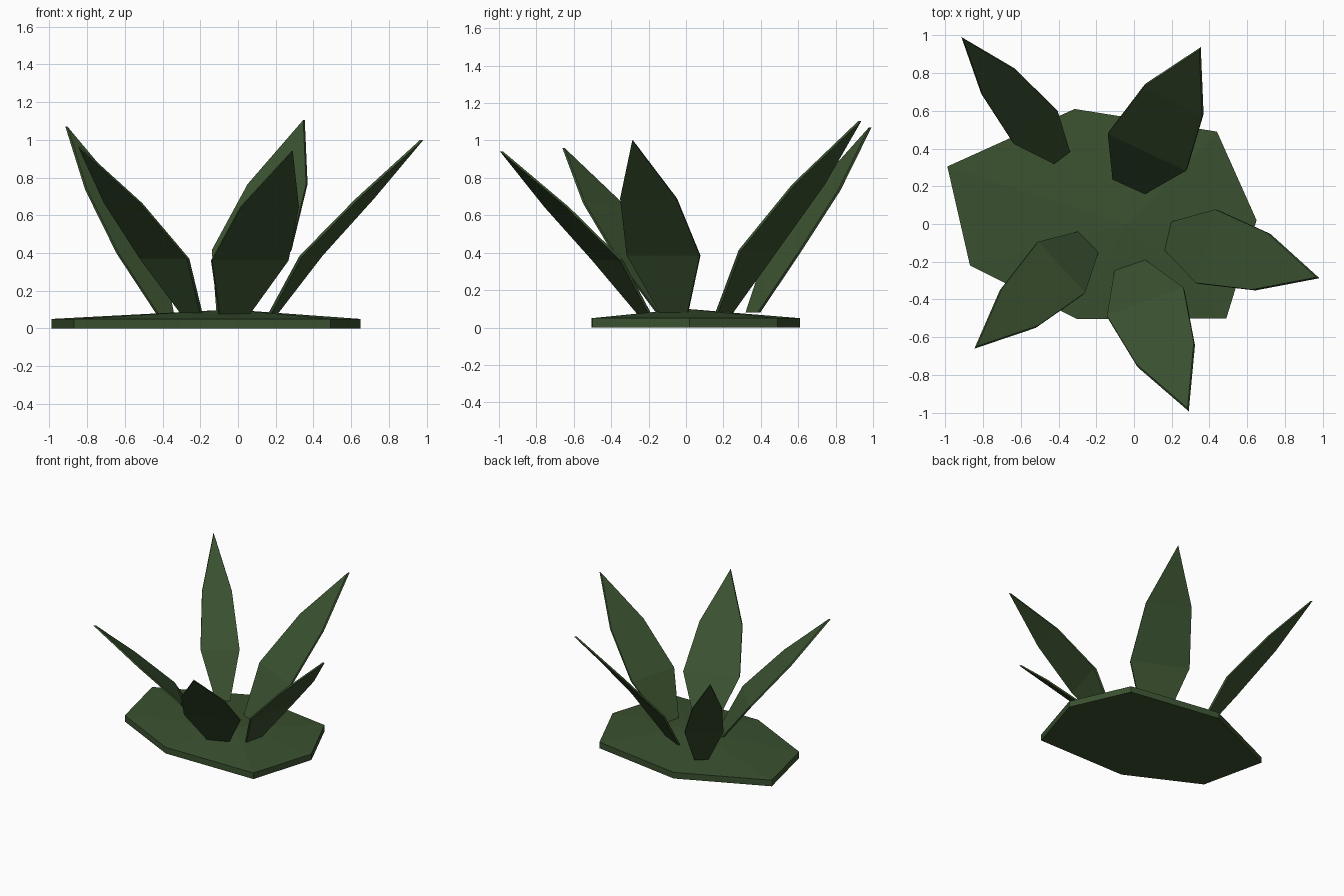
import bpy, bmesh
from mathutils import Vector

if "Cube" in bpy.data.objects:
    bpy.data.objects.remove(bpy.data.objects["Cube"])

green = bpy.data.materials.new("dark_leaf_green")
green.diffuse_color = (0.042, 0.082, 0.029, 1)
green.use_nodes = True
green.node_tree.nodes["Principled BSDF"].inputs["Base Color"].default_value = green.diffuse_color


def finish(name, bm):
    bmesh.ops.recalc_face_normals(bm, faces=bm.faces)
    mesh = bpy.data.meshes.new(name)
    bm.to_mesh(mesh)
    bm.free()
    mesh.materials.append(green)
    obj = bpy.data.objects.new(name, mesh)
    bpy.context.collection.objects.link(obj)


def ground_patch(outline, rim, peak):
    """Irregular slab with a low raised centre."""
    bm = bmesh.new()
    low = [bm.verts.new((x, y, 0)) for x, y in outline]
    high = [bm.verts.new((x, y, rim)) for x, y in outline]
    centre = bm.verts.new(peak)
    bm.faces.new(low)
    for i in range(len(outline)):
        j = (i + 1) % len(outline)
        bm.faces.new((low[i], low[j], high[j], high[i]))
        bm.faces.new((high[i], high[j], centre))
    finish("ground_patch", bm)


def leaf(name, heights, left, right, tip, thick=0.018):
    """Thin blade: level rows of left/right points rising to a tip."""
    base = (Vector(left[0]) + Vector(right[0])) / 2
    lean = (Vector(tip) - base).normalized() * thick / 2
    # the sides run up the left edge, over the tip and down the right edge
    ring = [(x, y, z) for (x, y), z in zip(left, heights)]
    ring.append((*tip, heights[3]))
    ring += [(x, y, z) for (x, y), z in zip(right, heights)][::-1]
    bm = bmesh.new()
    skins = []
    for s in (-1, 1):
        v = [bm.verts.new((x + s * lean.x, y + s * lean.y, z)) for x, y, z in ring]
        skins.append(v)
        bm.faces.new((v[0], v[1], v[5], v[6]))
        bm.faces.new((v[1], v[2], v[4], v[5]))
        bm.faces.new((v[2], v[3], v[4]))
    a, b = skins
    for i in range(7):
        j = (i + 1) % 7
        bm.faces.new((a[i], a[j], b[j], b[i]))
    finish(name, bm)


ground_patch([(-0.99, 0.305), (-0.87, -0.22), (-0.30, -0.505), (0.49, -0.50),
              (0.65, 0.02), (0.44, 0.49), (-0.315, 0.61)], 0.05, (-0.04, 0.0, 0.10))

leaf("back_right_leaf", (0.08, 0.415, 0.765, 1.105),
     [(-0.11, 0.245), (-0.135, 0.485), (0.055, 0.735)],
     [(0.06, 0.165), (0.28, 0.29), (0.365, 0.575)], (0.35, 0.93))
leaf("back_left_leaf", (0.08, 0.40, 0.735, 1.07),
     [(-0.43, 0.325), (-0.64, 0.43), (-0.805, 0.685)],
     [(-0.345, 0.39), (-0.41, 0.605), (-0.63, 0.82)], (-0.91, 0.985))
leaf("front_left_leaf", (0.08, 0.37, 0.665, 0.96),
     [(-0.30, -0.045), (-0.515, -0.10), (-0.705, -0.345)],
     [(-0.195, -0.155), (-0.265, -0.37), (-0.515, -0.545)], (-0.84, -0.655))
leaf("front_leaf", (0.075, 0.36, 0.645, 0.94),
     [(-0.10, -0.255), (-0.14, -0.495), (0.015, -0.75)],
     [(0.06, -0.195), (0.265, -0.345), (0.32, -0.635)], (0.287, -0.985))
leaf("right_leaf", (0.08, 0.385, 0.69, 1.0),
     [(0.205, 0.01), (0.44, 0.075), (0.715, -0.05)],
     [(0.17, -0.14), (0.335, -0.315), (0.635, -0.35)], (0.975, -0.285))
